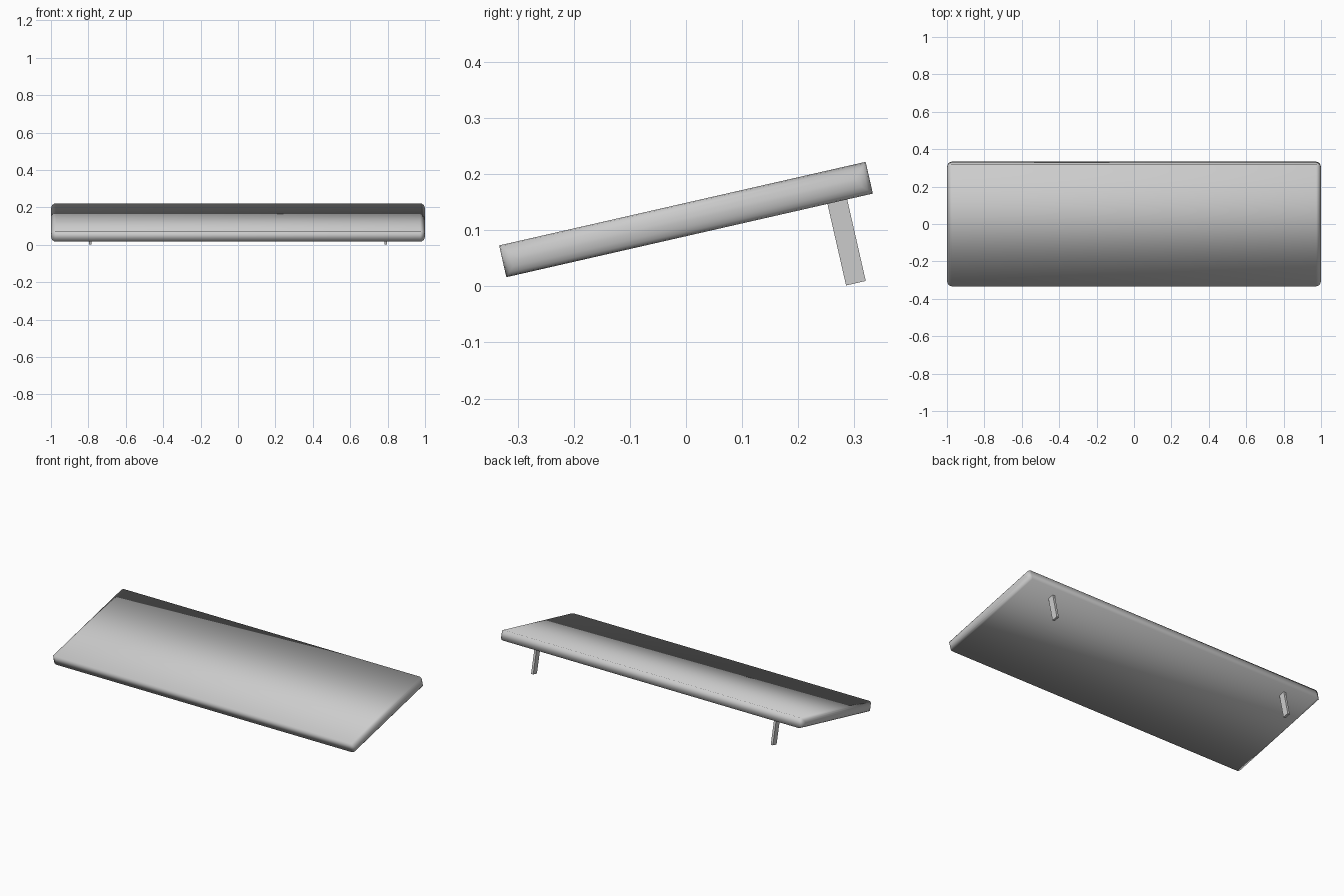
import bpy, bmesh, math
from mathutils import Matrix

cube = bpy.data.objects.get("Cube")
if cube:
    bpy.data.objects.remove(cube, do_unlink=True)

TILT = math.radians(12.85)
PLACE = Matrix.Translation((0, 0, 0.119)) @ Matrix.Rotation(TILT, 4, 'X')

grey = bpy.data.materials.new("plain_grey")
grey.use_nodes = True
COLOUR = (0.6, 0.6, 0.6, 1)
grey.diffuse_color = COLOUR
grey.node_tree.nodes["Principled BSDF"].inputs["Base Color"].default_value = COLOUR


def box(name, centre, size, round_ends=0.0):
    """Box in the tilted frame; round_ends bevels the rims of the x ends."""
    bm = bmesh.new()
    bmesh.ops.create_cube(bm, size=1)
    bmesh.ops.scale(bm, vec=size, verts=bm.verts)
    bmesh.ops.translate(bm, vec=centre, verts=bm.verts)
    if round_ends:
        rims = [e for e in bm.edges
                if abs(e.verts[0].co.x - e.verts[1].co.x) < 1e-5]
        bmesh.ops.bevel(bm, geom=rims, offset=round_ends, segments=4,
                        profile=0.5, affect='EDGES')
        for f in bm.faces:
            f.smooth = True
    bmesh.ops.transform(bm, matrix=PLACE, verts=bm.verts)
    bmesh.ops.recalc_face_normals(bm, faces=bm.faces)
    mesh = bpy.data.meshes.new(name)
    bm.to_mesh(mesh)
    bm.free()
    mesh.materials.append(grey)
    obj = bpy.data.objects.new(name, mesh)
    bpy.context.collection.objects.link(obj)
    return obj


# Tilted slab with softly rounded short ends
box("slab", (0, 0, 0), (2.0, 0.67, 0.058), round_ends=0.026)

# Pair of folding feet under the back edge
for side, x in (("left", 0.79), ("right", -0.79)):
    box(side + "_foot", (x, 0.27, -0.1025), (0.014, 0.036, 0.151))
